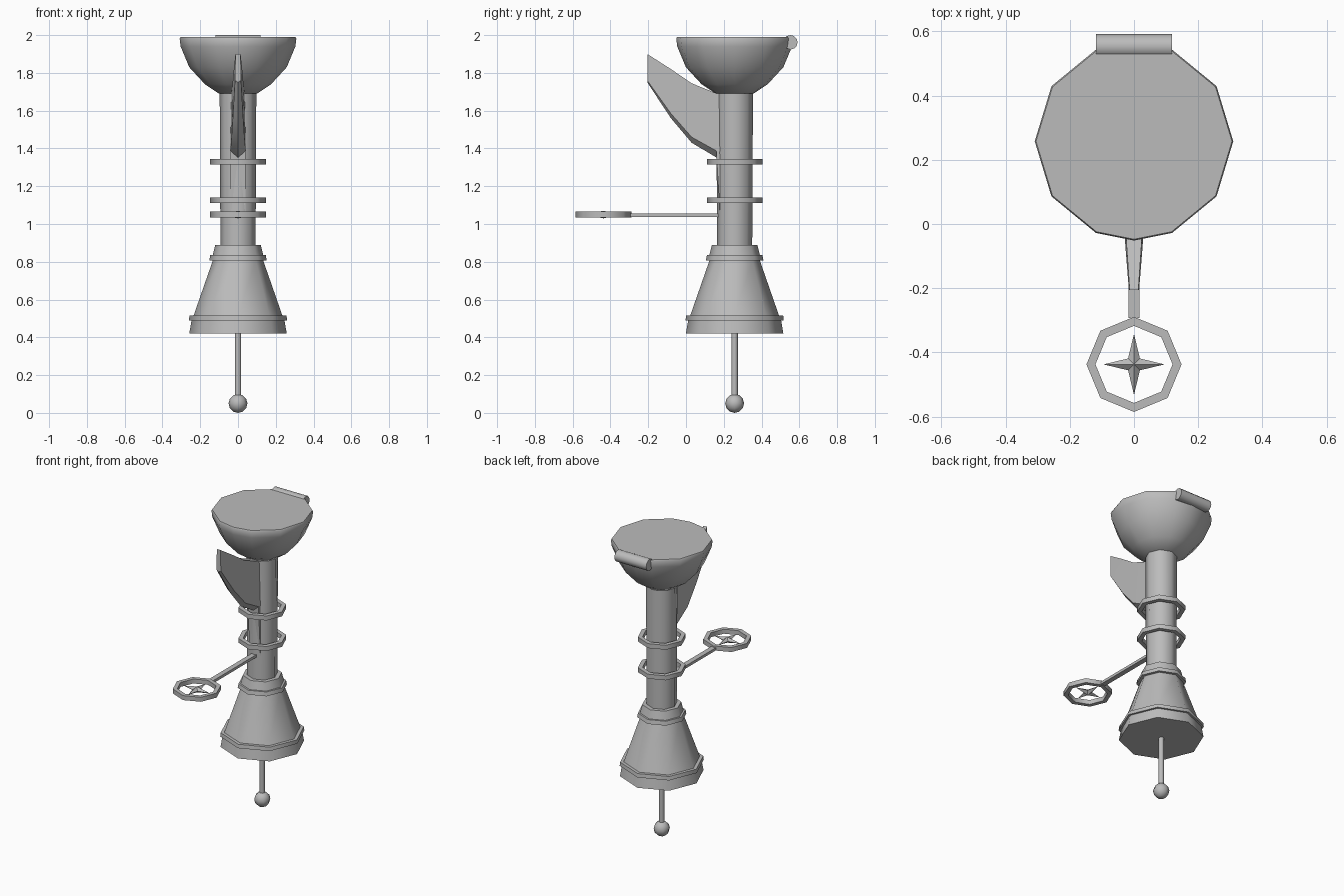
import bpy
import bmesh
from math import radians, sin, cos, pi
from mathutils import Matrix

cube = bpy.data.objects.get("Cube")
if cube:
    bpy.data.objects.remove(cube, do_unlink=True)

GREY = (0.5, 0.5, 0.5, 1.0)
grey = bpy.data.materials.new("plain_grey")
grey.use_nodes = True
grey.diffuse_color = GREY
grey.node_tree.nodes["Principled BSDF"].inputs["Base Color"].default_value = GREY

AXIS_Y = 0.2575      # centre line of the body
WHEEL_Y = -0.437     # centre of the compass wheel
WHEEL_Z = 1.05


def finish(name, bm, smooth=50):
    """Turn a bmesh into a shaded object with the common material."""
    bmesh.ops.recalc_face_normals(bm, faces=bm.faces[:])
    mesh = bpy.data.meshes.new(name)
    bm.to_mesh(mesh)
    bm.free()
    mesh.materials.append(grey)
    if smooth:
        mesh.shade_smooth()
        mesh.set_sharp_from_angle(angle=radians(smooth))
    obj = bpy.data.objects.new(name, mesh)
    bpy.context.collection.objects.link(obj)
    return obj


def even(n):
    return [360 * i / n for i in range(n)]


def lathe(name, profile, y=AXIS_Y, angles=even(8), closed=False):
    """Spin (radius, z) points; closed profiles make rings, others are capped."""
    bm = bmesh.new()
    loops = [[bm.verts.new((r * cos(radians(a)), y + r * sin(radians(a)), z))
              for a in angles] for r, z in profile]
    pairs = list(zip(loops, loops[1:]))
    if closed:
        pairs.append((loops[-1], loops[0]))
    else:
        bm.faces.new(loops[0])
        bm.faces.new(loops[-1])
    n = len(angles)
    for low, high in pairs:
        for i in range(n):
            j = (i + 1) % n
            bm.faces.new((low[i], low[j], high[j], high[i]))
    return finish(name, bm)


def ring(name, outer, inner, z, y=AXIS_Y):
    h = 0.015
    return lathe(name, [(outer, z - h), (outer, z + h), (inner, z + h), (inner, z - h)],
                 y, closed=True)


def loft(name, sections):
    """Join equal point loops into a capped solid."""
    bm = bmesh.new()
    loops = [[bm.verts.new(p) for p in s] for s in sections]
    for a, b in zip(loops, loops[1:]):
        for i in range(len(a)):
            j = (i + 1) % len(a)
            bm.faces.new((a[i], a[j], b[j], b[i]))
    bm.faces.new(loops[0])
    bm.faces.new(loops[-1])
    return finish(name, bm, 20)


# Hanging rod and ball
lathe("hanging_rod", [(0.017, 0.08), (0.017, 0.43)])
bm = bmesh.new()
bmesh.ops.create_uvsphere(bm, u_segments=8, v_segments=6, radius=0.05,
                          matrix=Matrix.Translation((0, AXIS_Y, 0.05)))
finish("rod_ball", bm)

# Flared base with two stepped bands
lathe("flared_base", [(0.258, 0.42), (0.246, 0.49), (0.26, 0.49), (0.257, 0.515),
                      (0.235, 0.515), (0.133, 0.808), (0.152, 0.808), (0.147, 0.835),
                      (0.134, 0.835), (0.12, 0.89), (0.09, 0.89)])

# Neck and its loose rings
lathe("neck", [(0.093, 0.88), (0.097, 1.7)])
for label, z in (("lower", 1.125), ("upper", 1.33)):
    ring(label + "_neck_ring", 0.147, 0.118, z)

# Bowl with unevenly spaced sides, mirrored in each quadrant
quadrant = [0, 33.75, 67.5, 90]
half = quadrant + [180 - a for a in quadrant[-2::-1]]
bowl_angles = half + [360 - a for a in half[-2:0:-1]]
lathe("bowl", [(0.1, 1.69), (0.175, 1.74), (0.258, 1.83), (0.304, 1.94),
               (0.309, 1.982), (0.305, 1.99)], angles=bowl_angles)

# Roll on the back rim
bm = bmesh.new()
bmesh.ops.create_cone(bm, cap_ends=True, segments=12, radius1=0.038, radius2=0.038,
                      depth=0.236, matrix=Matrix.Translation((0, 0.553, 1.962))
                      @ Matrix.Rotation(pi / 2, 4, "Y"))
finish("rim_roll", bm)

# Front fin: sections of (y, top, side bottom, keel bottom, half width)
fin = [(-0.205, 1.9, 1.76, 1.75, 0.016), (-0.08, 1.82, 1.585, 1.56, 0.026),
       (0.03, 1.745, 1.46, 1.43, 0.034), (0.165, 1.69, 1.385, 1.35, 0.041),
       (0.2, 1.69, 1.385, 1.35, 0.041)]
loft("front_fin", [[(-w * 0.85, y, top), (w * 0.85, y, top), (w, y, side),
                    (0, y, keel), (-w, y, side)] for y, top, side, keel, w in fin])

# Tapered strip running down the neck below the fin
loft("neck_strip", [[(-0.04, y, z), (0.04, y, z), (0.04, 0.22, z), (-0.04, 0.22, z)]
                    for y, z in ((0.186, 0.95), (0.16, 1.39))])

# Arm to the wheel
loft("wheel_arm", [[(-0.017, y, 1.038), (0.017, y, 1.038),
                    (0.017, y, 1.056), (-0.017, y, 1.056)] for y in (-0.293, 0.19)])

# Wheel with a four-pointed star in the middle
ring("compass_wheel", 0.148, 0.12, WHEEL_Z, WHEEL_Y)
bm = bmesh.new()
points = []
for i in range(8):
    r = 0.095 if i % 2 == 0 else 0.026
    points.append(bm.verts.new((r * cos(i * pi / 4), WHEEL_Y + r * sin(i * pi / 4), WHEEL_Z)))
for dz in (0.02, -0.02):
    tip = bm.verts.new((0, WHEEL_Y, WHEEL_Z + dz))
    for i in range(8):
        bm.faces.new((points[i], points[(i + 1) % 8], tip))
finish("compass_star", bm, 0)
